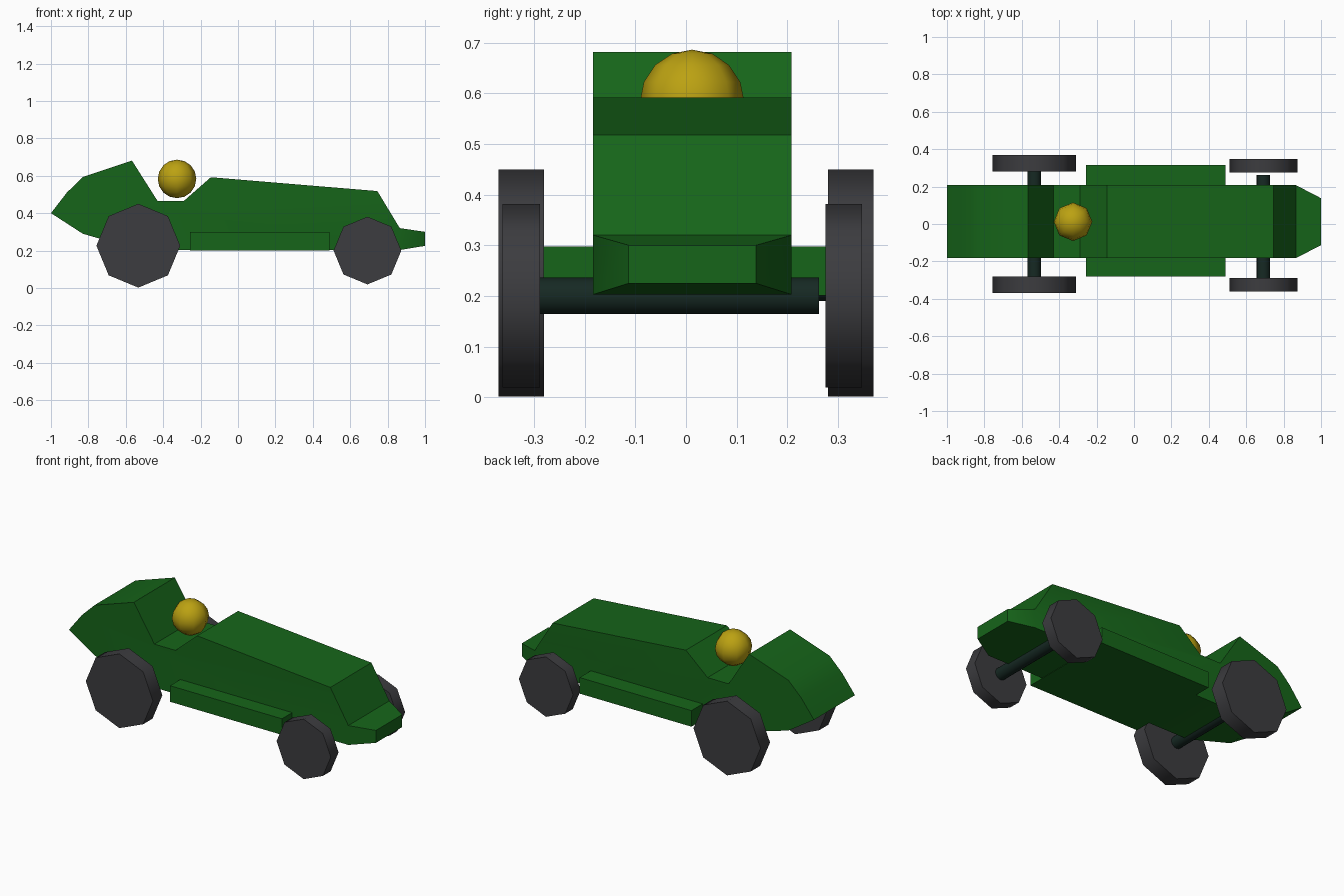
import bpy, bmesh, math
from mathutils import Vector

if "Cube" in bpy.data.objects:
    bpy.data.objects.remove(bpy.data.objects["Cube"])


def material(name, rgb):
    m = bpy.data.materials.new(name)
    m.diffuse_color = (*rgb, 1)
    m.use_nodes = True
    m.node_tree.nodes["Principled BSDF"].inputs["Base Color"].default_value = m.diffuse_color
    return m


green = material("green paint", (0.008, 0.13, 0.01))
rubber = material("dark rubber", (0.045, 0.045, 0.05))
steel = material("dark axle", (0.008, 0.022, 0.017))
yellow = material("yellow", (0.5, 0.36, 0.006))


def finish(ob, name, mat, angle):
    ob.name = name
    ob.data.materials.append(mat)
    bpy.ops.object.select_all(action='DESELECT')
    ob.select_set(True)
    bpy.context.view_layer.objects.active = ob
    bpy.ops.object.shade_smooth_by_angle(angle=math.radians(angle))
    return ob


def from_bmesh(bm, name, mat, angle=35):
    bmesh.ops.recalc_face_normals(bm, faces=bm.faces)
    me = bpy.data.meshes.new(name)
    bm.to_mesh(me)
    bm.free()
    ob = bpy.data.objects.new(name, me)
    bpy.context.collection.objects.link(ob)
    return finish(ob, name, mat, angle)


def rod(name, x, z, radius, y0, y1, sides, mat, angle):
    bpy.ops.mesh.primitive_cylinder_add(
        vertices=sides, radius=radius, depth=y1 - y0,
        location=(x, (y0 + y1) / 2, z), rotation=(math.pi / 2, 0, 0))
    return finish(bpy.context.object, name, mat, angle)


# Car body: side profile swept across the width
Y0, Y1 = -0.183, 0.208
profile = [(-1, 0.40), (-0.915, 0.51), (-0.83, 0.593), (-0.567, 0.681),
           (-0.43, 0.465), (-0.29, 0.465), (-0.145, 0.592), (0.745, 0.518),
           (0.865, 0.32), (0.865, 0.203), (-0.53, 0.203), (-0.83, 0.29)]
bm = bmesh.new()
side = bm.faces.new([bm.verts.new((x, Y0, z)) for x, z in profile])
swept = bmesh.ops.extrude_face_region(bm, geom=[side], use_keep_orig=True)
for v in swept["geom"]:
    if isinstance(v, bmesh.types.BMVert):
        v.co.y = Y1
bmesh.ops.recalc_face_normals(bm, faces=bm.faces)

# Tapered nose pulled out of the front face
front = next(f for f in bm.faces if all(v.co.x > 0.86 for v in f.verts))
nose = bmesh.ops.extrude_discrete_faces(bm, faces=[front])["faces"][0]
for v in nose.verts:
    v.co = Vector((1.0,
                   -0.113 if v.co.y < 0 else 0.138,
                   0.225 if v.co.z < 0.26 else 0.30))
bmesh.ops.remove_doubles(bm, verts=bm.verts, dist=1e-5)
from_bmesh(bm, "car_body", green)

# Side pods: one slab running through the body
bm = bmesh.new()
bmesh.ops.create_cube(bm, size=1)
bmesh.ops.scale(bm, vec=(0.747, 0.596, 0.097), verts=bm.verts)
bmesh.ops.translate(bm, vec=(0.1165, 0.017, 0.2495), verts=bm.verts)
from_bmesh(bm, "side_pods", green)

# Wheels and axles: name, x, z, radius, tyre y ranges, axle y range
for name, x, z, r, tyres, axle in (
        ("rear", -0.533, 0.226, 0.224, ((-0.37, -0.28), (0.28, 0.37)), (-0.285, 0.285)),
        ("front", 0.692, 0.20, 0.181, ((-0.362, -0.288), (0.275, 0.347)), (-0.29, 0.262))):
    for tag, (y0, y1) in zip(("right", "left"), tyres):
        rod(f"{name}_{tag}_wheel", x, z, r, y0, y1, 8, rubber, 50)
    rod(f"{name}_axle", x, z, 0.036, *axle, 16, steel, 50)

# Driver's head
bpy.ops.mesh.primitive_uv_sphere_add(segments=8, ring_count=8, radius=0.103,
                                     location=(-0.326, 0.012, 0.583))
finish(bpy.context.object, "driver_head", yellow, 60)
